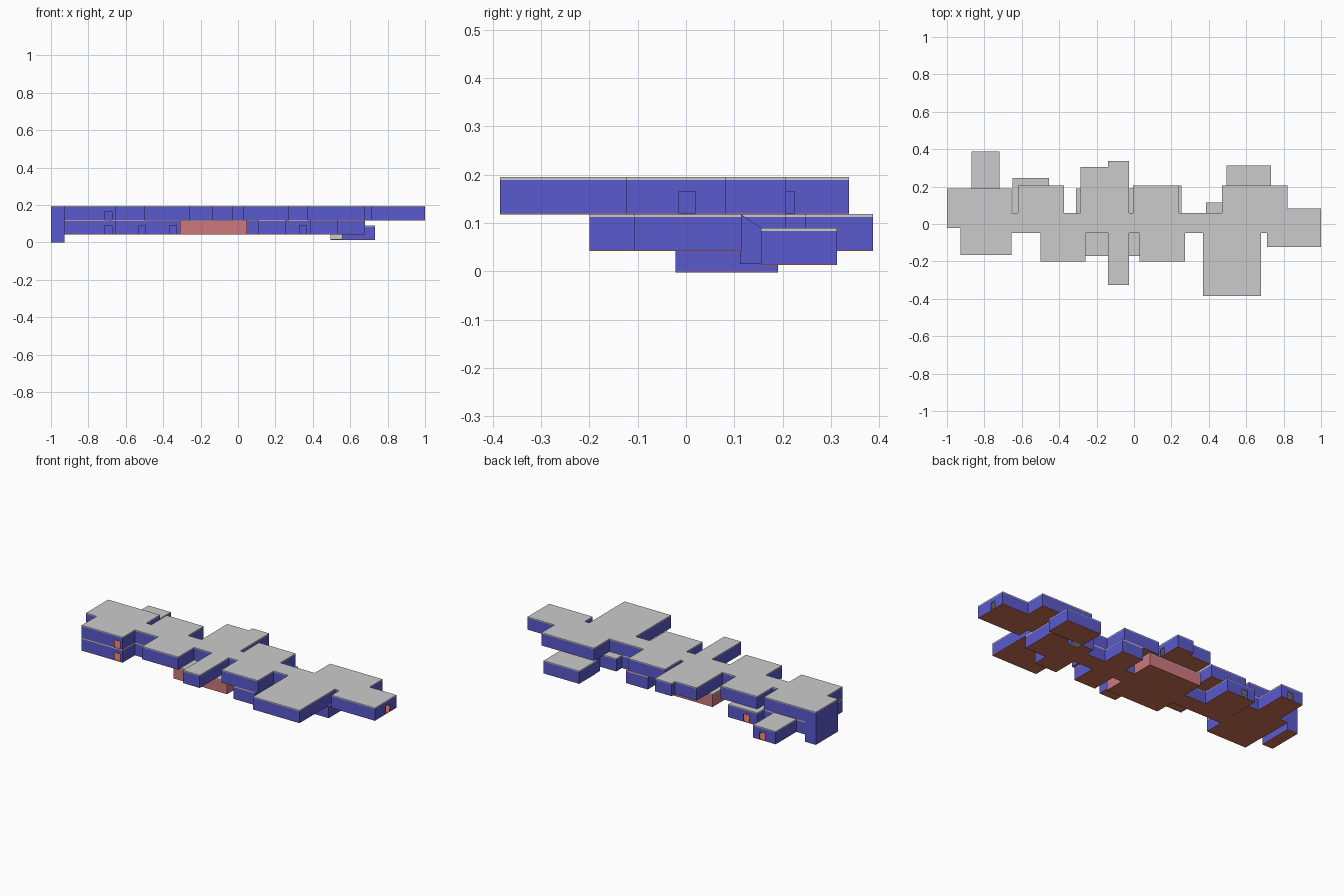
import bpy, bmesh

if "Cube" in bpy.data.objects:
    bpy.data.objects.remove(bpy.data.objects["Cube"])

def material(name, col):
    m = bpy.data.materials.new(name)
    m.diffuse_color = (*col, 1)
    m.use_nodes = True
    m.node_tree.nodes["Principled BSDF"].inputs["Base Color"].default_value = m.diffuse_color
    return m

BLUE = material("wall_blue", (0.1, 0.1, 0.62))
PINK = material("wall_pink", (0.62, 0.19, 0.21))
FLOOR = material("floor_red_brown", (0.62, 0.16, 0.09))
ROOF_T = 0.006
DOOR_H = 0.045

def make(name, quads, mat=None, thick=0):
    bm = bmesh.new()
    for q in quads:
        bm.faces.new([bm.verts.new(p) for p in q])
    bmesh.ops.remove_doubles(bm, verts=bm.verts, dist=1e-5)
    me = bpy.data.meshes.new(name)
    bm.to_mesh(me)
    bm.free()
    ob = bpy.data.objects.new(name, me)
    bpy.context.collection.objects.link(ob)
    if mat:
        me.materials.append(mat)
    if thick:
        s = ob.modifiers.new("thickness", 'SOLIDIFY')
        s.thickness, s.offset = thick, -1
    return ob

def inside(r, x, y):
    return r[0] < x < r[1] and r[2] < y < r[3]

def layout(rects, doors):
    """Merge room rectangles: returns floor cells and outline segments."""
    every = rects + doors
    xs = sorted({v for r in every for v in r[:2]})
    ys = sorted({v for r in every for v in r[2:]})
    def filled(i, j):
        if not (0 <= i < len(xs) - 1 and 0 <= j < len(ys) - 1):
            return False
        cx, cy = (xs[i] + xs[i + 1]) / 2, (ys[j] + ys[j + 1]) / 2
        return any(inside(r, cx, cy) for r in rects)
    cells, edges = [], []
    for i in range(len(xs) - 1):
        for j in range(len(ys) - 1):
            if not filled(i, j):
                continue
            a, b, c, d = xs[i], xs[i + 1], ys[j], ys[j + 1]
            cells.append((a, b, c, d))
            for di, dj, p, q in ((0, -1, (a, c), (b, c)), (1, 0, (b, c), (b, d)),
                                 (0, 1, (b, d), (a, d)), (-1, 0, (a, d), (a, c))):
                if not filled(i + di, j + dj):
                    edges.append((p, q, ((a + b) / 2, (c + d) / 2)))
    return cells, edges

def flat(c, z, up=True):
    q = [(c[0], c[2], z), (c[1], c[2], z), (c[1], c[3], z), (c[0], c[3], z)]
    return q if up else q[::-1]

def upright(p, q, z0, z1):
    return [(*p, z0), (*q, z0), (*q, z1), (*p, z1)]

def storey(name, rects, z0, z1, doors=(), pink=None, holes=()):
    doors = list(doors)
    cells, edges = layout(rects, doors)
    eave = z1 - ROOF_T
    blue, rose, roof = [], [], []
    for p, q, mid in edges:
        m = ((p[0] + q[0]) / 2, (p[1] + q[1]) / 2)
        bottom = z0 + DOOR_H if any(inside(d, *m) for d in doors) else z0
        target = rose if pink and inside(pink, *mid) else blue
        target.append(upright(p, q, bottom, eave))
        roof.append(upright(p, q, eave, z1))
    for c in cells:
        roof += [flat(c, z1), flat(c, eave, False)]
    floor = [flat(c, z0) for c in cells
             if not any(inside(h, (c[0] + c[1]) / 2, (c[2] + c[3]) / 2) for h in holes)]
    make(name + "_walls", blue, BLUE, 0.003)
    if rose:
        make(name + "_hall_walls", rose, PINK, 0.003)
    make(name + "_floor", floor, FLOOR, 0.002)
    make(name + "_roof", roof)

stairwell = (-1.0, -0.928, -0.022, 0.19)

# upper storey: corridor with rooms on both sides
upper = [
    stairwell,
    (-0.928, -0.655, -0.165, 0.19),
    (-0.655, 0.71, -0.048, 0.06),
    (-0.62, -0.375, 0.06, 0.207),
    (-0.5, -0.26, -0.2, -0.048),
    (-0.285, -0.14, 0.06, 0.305),
    (-0.14, -0.028, -0.325, 0.337),
    (-0.005, 0.24, 0.06, 0.207),
    (0.03, 0.272, -0.2, -0.048),
    (0.37, 0.68, -0.385, -0.048),
    (0.47, 0.82, 0.06, 0.207),
    (0.71, 1.0, -0.123, 0.083),
]
upper_doors = [
    (-0.71, -0.673, -0.175, -0.155),
    (-0.038, -0.018, 0.19, 0.225),
    (0.99, 1.01, -0.015, 0.02),
]
storey("upper", upper, 0.12, 0.195, upper_doors, holes=[stairwell])

# lower storey with pink central hall
hall = (-0.31, 0.047, -0.172, 0.19)
lower = [
    hall,
    (-0.928, -0.655, -0.165, 0.19),
    (-0.87, -0.72, 0.19, 0.387),
    (-0.655, 0.68, -0.048, 0.06),
    (-0.65, -0.455, 0.06, 0.247),
    (0.11, 0.255, -0.2, 0.207),
    (0.385, 0.68, 0.06, 0.115),
    (0.385, 0.535, -0.2, -0.048),
    (0.535, 0.68, -0.107, -0.048),
]
lower_doors = [
    (-0.71, -0.673, -0.175, -0.155),
    (-0.53, -0.495, -0.058, -0.038),
    (-0.365, -0.33, -0.058, -0.038),
    (0.33, 0.365, -0.058, -0.038),
    (-0.8, -0.763, 0.377, 0.397),
    (-0.595, -0.558, 0.237, 0.257),
]
storey("lower", lower, 0.044, 0.119, lower_doors, pink=hall)

# stairwell shaft at the left end, down to the ground
cells, edges = layout([stairwell], [])
make("stairwell_walls", [upright(p, q, 0, 0.12) for p, q, _ in edges], BLUE, 0.003)
make("stairwell_floor", [flat(c, 0) for c in cells], FLOOR, 0.002)

# sunken back room and the sloping passage that leads down to it
storey("sunken_room", [(0.495, 0.732, 0.155, 0.312)], 0.015, 0.09)
x0, x1, y0, y1 = 0.495, 0.56, 0.112, 0.156
sides = [[(x, y0, 0.015), (x, y1, 0.015), (x, y1, 0.09), (x, y0, 0.119)] for x in (x0, x1)]
sides[0].reverse()
make("passage_walls", sides, BLUE)
make("passage_roof", [[(x0, y0, 0.119), (x1, y0, 0.119), (x1, y1, 0.09), (x0, y1, 0.09)]])
make("passage_base", [upright((x0, y0), (x1, y0), 0.015, 0.044),
                      flat((x0, x1, y0, y1), 0.015, False)])
